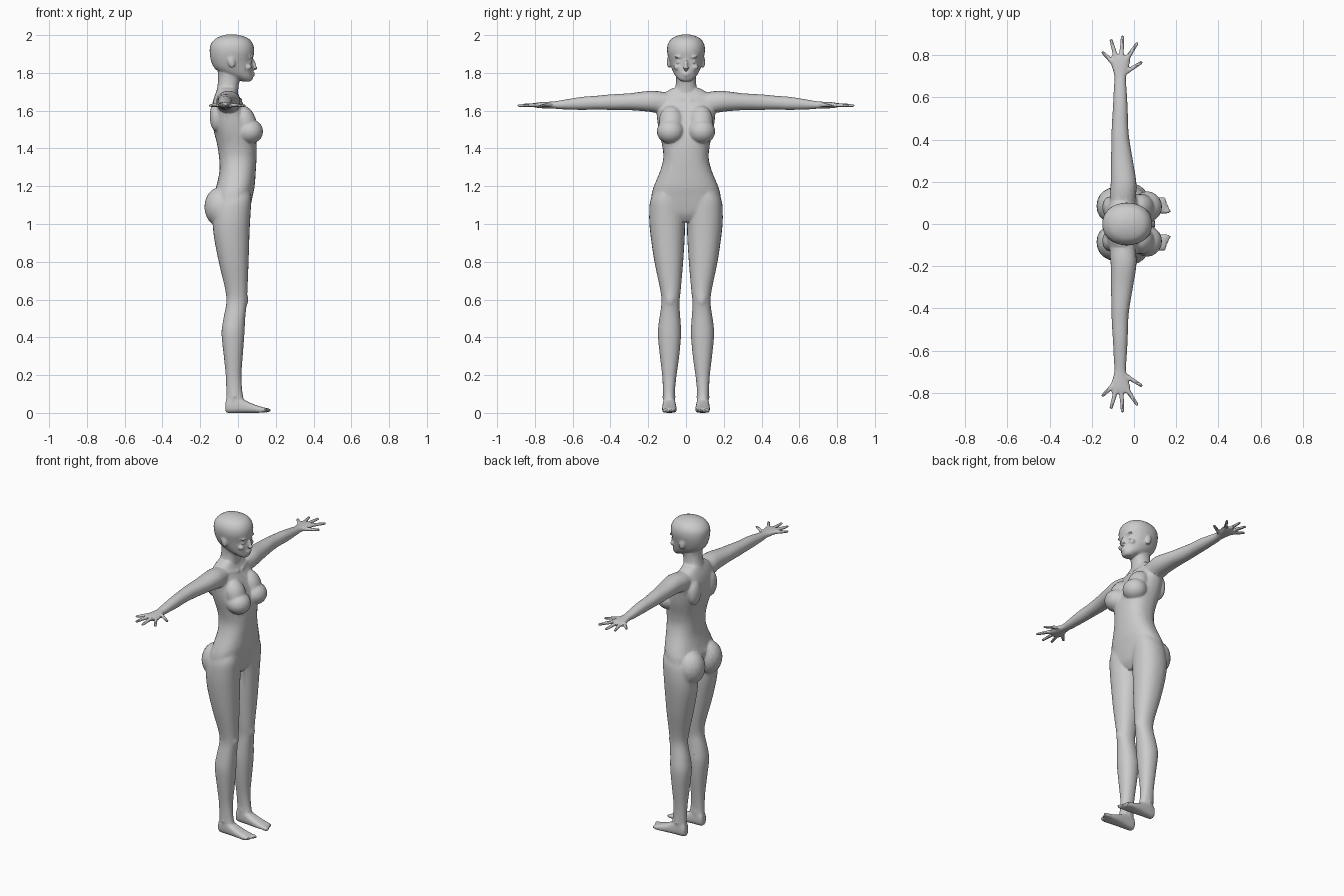
import bpy, bmesh, math
from mathutils import Vector, Matrix

bm = bmesh.new()
AXES = {'x': (0, 1, 2), 'y': (1, 0, 2), 'z': (2, 0, 1)}


def smooth_rows(rows, steps=4):
    """Catmull-Rom interpolation between measured sections."""
    out = []
    for i in range(len(rows) - 1):
        p0, p1, p2, p3 = (rows[max(0, min(len(rows) - 1, i + k))] for k in (-1, 0, 1, 2))
        for s in range(steps):
            t = s / steps
            out.append([0.5 * (2 * b + (c - a) * t + (2 * a - 5 * b + 4 * c - d) * t * t
                               + (3 * b - a - 3 * c + d) * t ** 3)
                        for a, b, c, d in zip(p0, p1, p2, p3)])
    out.append(list(rows[-1]))
    return out


def loft(axis, rows, power=2.2, n=28, sides=(1,)):
    """Rows are (position, min a, max a, min b, max b) along the axis."""
    ia, ib, ic = AXES[axis]
    for side in sides:
        rings = []
        for t, a0, a1, b0, b1 in smooth_rows(rows):
            ring = []
            for k in range(n):
                c, s = math.cos(2 * math.pi * k / n), math.sin(2 * math.pi * k / n)
                v = [0, 0, 0]
                v[ia] = t
                v[ib] = (a0 + a1) / 2 + (a1 - a0) / 2 * math.copysign(abs(c) ** (2 / power), c)
                v[ic] = (b0 + b1) / 2 + (b1 - b0) / 2 * math.copysign(abs(s) ** (2 / power), s)
                v[1] *= side
                ring.append(bm.verts.new(v))
            rings.append(ring)
        for r, q in zip(rings, rings[1:]):
            for k in range(n):
                bm.faces.new((r[k], r[(k + 1) % n], q[(k + 1) % n], q[k]))
        bm.faces.new(rings[0])
        bm.faces.new(rings[-1])


def ball(c, r, sides=(1, -1), tilt=0):
    for s in sides:
        m = (Matrix.Translation((c[0], c[1] * s, c[2])) @ Matrix.Rotation(tilt, 4, 'Y')
             @ Matrix.Diagonal((*r, 1)))
        bmesh.ops.create_uvsphere(bm, u_segments=20, v_segments=12, radius=1, matrix=m)


def limb(a, b, r0, r1):
    """Tapered rounded stick on both sides."""
    for s in (1, -1):
        p, q = Vector((a[0], a[1] * s, a[2])), Vector((b[0], b[1] * s, b[2]))
        for i in range(13):
            t = i / 12
            bmesh.ops.create_icosphere(bm, subdivisions=2, radius=r0 + (r1 - r0) * t,
                                       matrix=Matrix.Translation(p.lerp(q, t)))


def sym(rows):
    return [(t, a, b, -w, w) for t, a, b, w in rows]


BOTH = (1, -1)

# Torso
loft('z', sym([(1.01, -.05, .03, .03), (1.05, -.09, .055, .12), (1.10, -.12, .068, .18),
               (1.15, -.13, .078, .183), (1.20, -.115, .088, .17), (1.28, -.098, .094, .137),
               (1.35, -.10, .098, .12), (1.42, -.11, .098, .127), (1.50, -.13, .085, .145),
               (1.58, -.14, .055, .155), (1.64, -.135, .025, .155), (1.69, -.12, .0, .12),
               (1.72, -.105, -.01, .07)]), 2.35, 36)
# Breasts, buttocks, shoulder blades, collarbones
ball((.062, .082, 1.49), (.071, .073, .066))
ball((.035, .078, 1.545), (.06, .065, .085), tilt=-.35)
ball((-.093, .086, 1.09), (.085, .088, .105))
ball((-.115, .08, 1.57), (.035, .05, .08))
limb((.012, .02, 1.655), (-.02, .14, 1.675), .012, .01)
# Neck
loft('z', sym([(1.62, -.125, -.01, .065), (1.70, -.114, .0, .06), (1.75, -.106, .006, .053),
               (1.80, -.105, .02, .053), (1.85, -.10, .02, .05)]))
# Head
loft('z', sym([(1.755, .02, .066, .025), (1.768, -.01, .078, .042), (1.79, -.07, .08, .06),
               (1.82, -.12, .079, .075), (1.86, -.142, .076, .088), (1.91, -.15, .086, .10),
               (1.95, -.145, .08, .097), (1.98, -.12, .058, .078), (1.995, -.09, .025, .05),
               (2.003, -.06, -.01, .02)]), 2.15, 32)
# Face and ears
ball((.082, 0, 1.845), (.013, .010, .032), (1,), -.25)
ball((.09, 0, 1.825), (.012, .015, .009), (1,))
ball((.07, .036, 1.884), (.011, .026, .007))
ball((.056, .036, 1.858), (.018, .018, .011))
ball((.055, .045, 1.83), (.018, .022, .016))
ball((.078, 0, 1.798), (.011, .024, .006), (1,))
ball((.077, 0, 1.787), (.011, .021, .006), (1,))
ball((-.035, .09, 1.858), (.019, .012, .032), tilt=-.2)
# Legs
loft('z', [(.03, -.055, .01, .06, .118), (.06, -.062, .03, .058, .12), (.12, -.062, .022, .058, .122),
           (.20, -.065, .018, .05, .126), (.30, -.075, .025, .036, .138), (.42, -.087, .034, .026, .149),
           (.50, -.077, .038, .03, .141), (.58, -.062, .046, .035, .13), (.65, -.067, .05, .028, .136),
           (.80, -.102, .056, .015, .167), (.95, -.13, .061, .006, .189), (1.05, -.13, .066, .007, .195),
           (1.13, -.11, .07, .02, .187), (1.20, -.07, .06, .05, .15)], 2.2, 28, BOTH)
# Kneecaps and ankle bones
ball((.034, .083, .60), (.02, .027, .04))
ball((-.02, .09, .085), (.018, .036, .018))
# Feet and toes
loft('x', [(-.066, .072, .108, .012, .05), (-.055, .062, .116, .0, .085), (0, .056, .122, .0, .085),
           (.05, .052, .125, .0, .06), (.10, .049, .127, .0, .04), (.14, .05, .126, .003, .028),
           (.15, .055, .122, .006, .024)], 2.7, 28, BOTH)
for i in range(5):
    ball((.148 - .007 * i, .06 + .0145 * i, .014), (.028, .0105 - .0007 * i, .012))
# Arms and palms
loft('y', [(.08, -.11, .0, 1.60, 1.69), (.14, -.115, .01, 1.587, 1.702), (.20, -.11, .011, 1.595, 1.704),
           (.30, -.109, -.005, 1.603, 1.692), (.40, -.107, -.022, 1.604, 1.686),
           (.47, -.105, -.028, 1.606, 1.679), (.55, -.10, -.03, 1.604, 1.673),
           (.65, -.095, -.036, 1.607, 1.657), (.69, -.092, -.038, 1.61, 1.65),
           (.73, -.10, -.03, 1.612, 1.647), (.77, -.112, -.018, 1.613, 1.645),
           (.80, -.105, -.022, 1.617, 1.641)], 2.2, 24, BOTH)
# Fingers and thumb
for a, b in (((-.10, .765), (-.147, .812)), ((-.085, .785), (-.108, .87)), ((-.06, .79), (-.055, .886)),
             ((-.033, .785), (.014, .855)), ((-.045, .715), (.034, .765))):
    limb((*a, 1.63), (*b, 1.627), .0125, .0085)

# Fuse the parts into one skin, then reduce to facets
bmesh.ops.recalc_face_normals(bm, faces=bm.faces)
mesh = bpy.data.meshes.new("body_parts")
bm.to_mesh(mesh)
bm.free()
body = bpy.data.objects.new("human_body", mesh)
bpy.context.collection.objects.link(body)
rm = body.modifiers.new("fuse", 'REMESH')
rm.mode, rm.voxel_size = 'VOXEL', .0048
sm = body.modifiers.new("soften", 'SMOOTH')
sm.factor, sm.iterations = .5, 5
de = body.modifiers.new("facets", 'DECIMATE')
de.ratio, de.use_symmetry, de.symmetry_axis = .08, True, 'Y'
fused = bpy.data.meshes.new_from_object(body.evaluated_get(bpy.context.evaluated_depsgraph_get()))
body.modifiers.clear()
body.data = fused
bpy.context.view_layer.objects.active = body
body.select_set(True)
bpy.ops.object.shade_smooth_by_angle(angle=math.radians(25))
